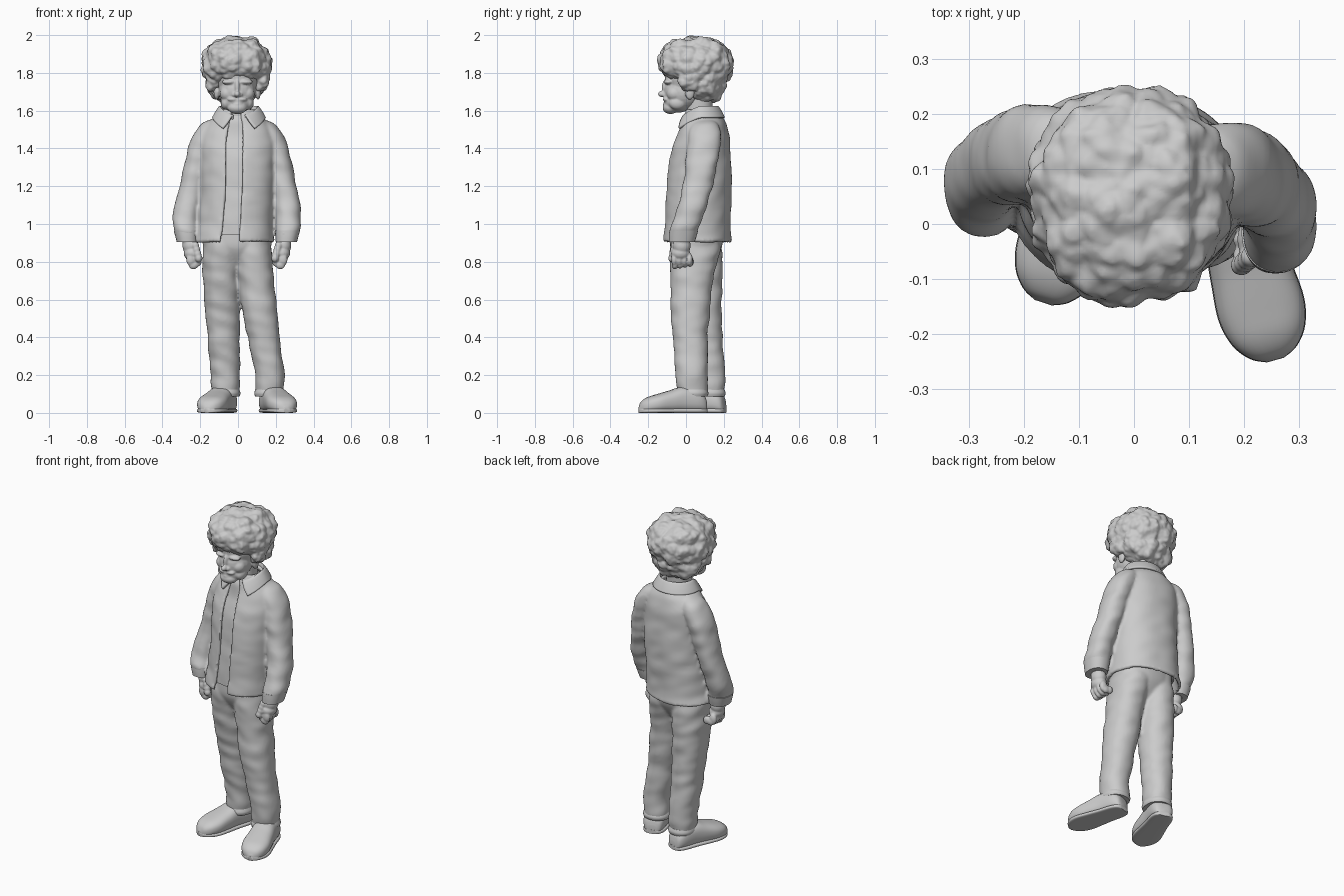
import bpy, bmesh, math
from mathutils import Vector, Matrix, noise

if "Cube" in bpy.data.objects:
    bpy.data.objects.remove(bpy.data.objects["Cube"])

TAU = 2 * math.pi


def finish(name, bm, sharp=50):
    me = bpy.data.meshes.new(name)
    bm.to_mesh(me)
    bm.free()
    me.shade_smooth()
    me.set_sharp_from_angle(angle=math.radians(sharp))
    ob = bpy.data.objects.new(name, me)
    bpy.context.collection.objects.link(ob)
    return ob


def fuse(ob, voxel, smooth):
    r = ob.modifiers.new("fuse", 'REMESH')
    r.mode, r.voxel_size, r.use_smooth_shade = 'VOXEL', voxel, True
    s = ob.modifiers.new("soften", 'SMOOTH')
    s.factor, s.iterations = 0.5, smooth
    return ob


def join(name, obs, voxel, smooth):
    """Join objects into the first one and fuse them into one skin."""
    bpy.ops.object.select_all(action='DESELECT')
    for o in obs:
        o.select_set(True)
    bpy.context.view_layer.objects.active = obs[0]
    bpy.ops.object.join()
    obs[0].name = name
    return fuse(obs[0], voxel, smooth)


def grid(name, fn, nu, nv, closed=True, thick=0):
    """Surface from fn(u, v); closed ones are capped, open ones get thickness."""
    bm = bmesh.new()
    cols = nu if closed else nu + 1
    rows = [[bm.verts.new(fn(i / nu, j / nv)) for i in range(cols)] for j in range(nv + 1)]
    for a, b in zip(rows, rows[1:]):
        for i in range(nu):
            k = (i + 1) % cols
            bm.faces.new((a[i], a[k], b[k], b[i]))
    if closed:
        bm.faces.new(rows[0][::-1])
        bm.faces.new(rows[-1])
        bmesh.ops.recalc_face_normals(bm, faces=bm.faces)
    ob = finish(name, bm)
    if thick:
        mod = ob.modifiers.new("thickness", 'SOLIDIFY')
        mod.thickness = thick
        mod.offset = -1
    return ob


def sample(rings, v):
    """Catmull-Rom blend through a list of ring tuples."""
    n = len(rings) - 1
    i = min(int(v * n), n - 1)
    t = v * n - i
    p0, p1, p2, p3 = (rings[max(0, min(n, k))] for k in (i - 1, i, i + 1, i + 2))
    return [b + t / 2 * (c - a + t * (2 * a - 5 * b + 4 * c - d + t * (3 * (b - c) + d - a)))
            for a, b, c, d in zip(p0, p1, p2, p3)]


def spow(x, e):
    return math.copysign(abs(x) ** e, x)


def loft(name, rings, nv=40, nu=48, gap=None, yaw=0, wrinkle=0.0, thick=0, e=0.9):
    """Stack of oval rings (cx, cy, z, rx, ry); gap = half opening at bottom, top."""
    def fn(u, v):
        cx, cy, z, rx, ry = sample(rings, v)
        g = gap[0] + (gap[1] - gap[0]) * v if gap else 0
        t = -math.pi / 2 + g + u * (TAU - 2 * g)
        x, y = rx * spow(math.cos(t), e), ry * spow(math.sin(t), e)
        w = 1 + wrinkle * noise.noise(Vector((x * 9, y * 9 + cx * 5, z * 17 + x * 4))) / max(rx, .03)
        p = Matrix.Rotation(yaw, 3, 'Z') @ Vector((x * w, y * w, 0))
        return p + Vector((cx, cy, z))
    return grid(name, fn, nu, nv, gap is None, thick)


def blobs(name, parts, voxel=0.005, smooth=4):
    """Ellipsoids (x, y, z, rx, ry, rz) fused into one sculpted surface."""
    bm = bmesh.new()
    for x, y, z, rx, ry, rz in parts:
        m = Matrix.Translation((x, y, z)) @ Matrix.Diagonal((rx, ry, rz, 1))
        bmesh.ops.create_uvsphere(bm, u_segments=24, v_segments=16, radius=1, matrix=m)
    return fuse(finish(name, bm), voxel, smooth)


def curls(name, centre, radii, lift=0.0, power=2.3):
    """Rounded mass covered with curl bumps; lift raises the fringe."""
    bm = bmesh.new()
    bmesh.ops.create_icosphere(bm, subdivisions=6, radius=1)
    c, r = Vector(centre), Vector(radii)
    for vert in bm.verts:
        d = vert.co.normalized()
        k = sum(abs(a) ** power for a in d) ** (-1 / power)
        p = Vector([a * b * k for a, b in zip(d, r)])
        if d.z < 0 and d.y < 0:
            p.z *= 1 + lift * d.y
        q = p + noise.noise_vector(p * 25) * 0.012
        bump = 0.024 * (0.45 - noise.voronoi(q * 21)[0][0]) + 0.014 * noise.noise(p * 13)
        vert.co = c + p + d * (bump + 0.003 * noise.noise(p * 70))
    return finish(name, bm, 180)


# Trousers
left_leg = [(.165, .035, .09, .074, .078), (.167, .03, .2, .078, .085), (.145, .025, .35, .083, .09),
            (.122, .022, .5, .092, .1), (.095, .03, .7, .095, .115), (.08, .045, .85, .1, .132),
            (.075, .05, .95, .09, .125)]
right_leg = [(-.065, .122, .09, .072, .082), (-.067, .12, .2, .077, .085), (-.075, .105, .35, .083, .093),
             (-.08, .09, .5, .09, .1), (-.088, .07, .7, .098, .12), (-.085, .06, .85, .1, .132),
             (-.08, .055, .95, .09, .125)]
legs = [loft("left_leg", left_leg, nv=70, wrinkle=.007), loft("right_leg", right_leg, nv=70, wrinkle=.007),
        loft("hips", [(0, .052, .76, .06, .07), (-.003, .052, .81, .13, .105), (-.004, .053, .87, .175, .135),
                      (-.005, .055, .93, .185, .14), (-.005, .055, 1.0, .18, .135)], nv=16)]
join("trousers", legs, .009, 3)
loft("left_trouser_hem", [(.166, .034, .088, .076, .08), (.166, .034, .105, .08, .085),
                          (.166, .033, .125, .074, .079)], nv=8)
loft("right_trouser_hem", [(-.065, .122, .088, .074, .083), (-.065, .122, .105, .078, .088),
                           (-.065, .122, .125, .072, .082)], nv=8)

# Shoes: sections along the length (distance from heel, half width, height)
shoe = [(0, .028, .05), (.012, .05, .09), (.05, .064, .125), (.13, .068, .138), (.2, .075, .118),
        (.27, .08, .098), (.32, .068, .082), (.352, .043, .06), (.366, .015, .032)]


def make_shoe(side, heel, angle):
    m = Matrix.Translation(heel) @ Matrix.Rotation(angle, 4, 'Z')

    def upper(u, v):
        s, hw, h = sample(shoe, v)
        a = u * TAU
        return m @ Vector((hw * spow(math.cos(a), .75), -s, h / 2 + h / 2 * spow(math.sin(a), .8)))

    def sole(u, v):
        s, hw, h = sample(shoe, v)
        a = u * TAU
        return m @ Vector(((hw + .001) * spow(math.cos(a), .5), .001 - s * 1.004,
                           .012 + .012 * spow(math.sin(a), .5)))
    grid(side + "_shoe", upper, 32, 40)
    grid(side + "_shoe_sole", sole, 24, 40)


make_shoe("left", (.16, .105, 0), math.radians(15.5))
make_shoe("right", (-.052, .205, 0), math.radians(-18))

# Shirt, seen through the open jacket
loft("shirt", [(-.005, .06, .945, .19, .158), (-.002, .06, 1.05, .188, .153), (0, .07, 1.2, .183, .148),
               (0, .078, 1.36, .18, .138), (0, .09, 1.46, .16, .115), (.002, .085, 1.54, .1, .098),
               (.0, .08, 1.58, .075, .075)], yaw=math.radians(-6), wrinkle=.006)

# Sleeves, cuffs and hands
sleeve = [(.257, -.018, .935, .055, .068), (.263, -.01, .97, .065, .074), (.266, .022, 1.06, .066, .075),
          (.245, .062, 1.2, .065, .078), (.21, .085, 1.35, .067, .085), (.178, .098, 1.45, .07, .088),
          (.142, .1, 1.525, .058, .07), (.11, .098, 1.556, .025, .03)]
hand = [(.24, -.022, .885, .042, .047, .05), (.232, -.028, .845, .044, .05, .038),
        (.25, -.02, .925, .038, .045, .04)]
for i in range(4):      # curled fingers
    y = -.062 + i * .027
    hand += [(.238, y, .812, .024, .0165, .034), (.224, y + .003, .784 + .004 * i, .026, .016, .024),
             (.2, y + .006, .80, .02, .0155, .025)]
for k in range(4):      # thumb
    hand.append((.214 - .006 * k, -.06 - .005 * k, .885 - .022 * k, .02, .019, .022))
sleeves = []
for name, s in (("left", 1), ("right", -1)):
    def place(p):
        dy = .03 + .04 * (1.5 - p[2]) / .6 if s < 0 else 0
        dx = .012 if s < 0 and p[2] < 1.1 else 0
        return (s * (p[0] + dx), p[1] + dy) + tuple(p[2:])
    sleeves.append(loft(name + "_sleeve", [place(p) for p in sleeve], nv=70, wrinkle=.007))
    loft(name + "_cuff", [place(p) for p in [(.256, -.022, .905, .056, .068), (.259, -.017, .935, .061, .073),
                                             (.262, -.012, .965, .066, .076)]], nv=10)
    blobs(name + "_hand", [place(p) for p in hand], .005, 3)

# Jacket: body open at the front, fused with the sleeves
body = loft("jacket", [(-.02, .06, .905, .216, .182), (-.012, .062, 1.0, .203, .172), (0, .07, 1.2, .198, .17),
                       (0, .076, 1.36, .2, .158), (0, .09, 1.46, .196, .138), (.002, .095, 1.525, .168, .118),
                       (.003, .088, 1.572, .12, .1), (.003, .082, 1.61, .088, .083)],
            nv=60, nu=80, gap=(.2, .17), yaw=math.radians(-8), wrinkle=.006, thick=.02)
join("jacket", [body] + sleeves, .0095, 3)


# Folded collar with two front points
def collar_fn(u, v):
    # columns: lower edge, fold, inner stand
    gap, rx, ry, back, front = sample([(.66, .142, .126, 1.565, 1.485), (.48, .122, .108, 1.6, 1.535),
                                       (.33, .1, .088, 1.625, 1.575), (.3, .086, .078, 1.585, 1.55)], v)
    t = -math.pi / 2 + gap + u * (TAU - 2 * gap)
    f = max(0, -math.sin(t)) ** 1.5
    y = .08 + ry * math.sin(t) - .03 * f * (1 - v)
    return Vector((.005 + rx * math.cos(t), y, back + (front - back) * f))


grid("jacket_collar", collar_fn, 60, 12, closed=False, thick=.012)

# Neck and head with brow, eyes, nose, moustache, beard and ears
loft("neck", [(0, .075, 1.5, .08, .075), (-.002, .07, 1.58, .07, .07), (-.004, .07, 1.7, .075, .075)], nv=10)
face = [(0, .035, 1.79, .12, .148, .15), (0, -.012, 1.7, .098, .105, .1), (0, -.04, 1.645, .082, .075, .055),
        (0, -.082, 1.615, .052, .042, .033), (0, -.108, 1.725, .014, .02, .04),
        (0, -.128, 1.688, .016, .021, .016), (0, -.106, 1.634, .024, .016, .008),
        (0, -.085, 1.65, .05, .033, .035)]
for s in (1, -1):
    face += [(s * .016, -.112, 1.683, .013, .016, .012), (s * .042, -.092, 1.752, .04, .025, .014),
             (s * .04, -.085, 1.722, .021, .016, .012), (s * .052, -.06, 1.69, .04, .042, .04),
             (s * .022, -.102, 1.66, .03, .02, .012), (s * .06, -.045, 1.64, .028, .045, .035),
             (s * .11, .02, 1.7, .015, .026, .042)]
blobs("head", [(p[0] - .004,) + p[1:] for p in face], .005, 4)

# Curly hair: crown, side tufts and the lower mass around the nape
hair = [curls("hair", (-.008, .05, 1.846), (.182, .196, .147), .45),
        curls("nape", (-.008, .1, 1.75), (.16, .105, .11))]
hair += [curls("tuft", (-.008 + s * .13, .02, 1.775), (.04, .06, .07)) for s in (1, -1)]
join("curly_hair", hair, .006, 1)
